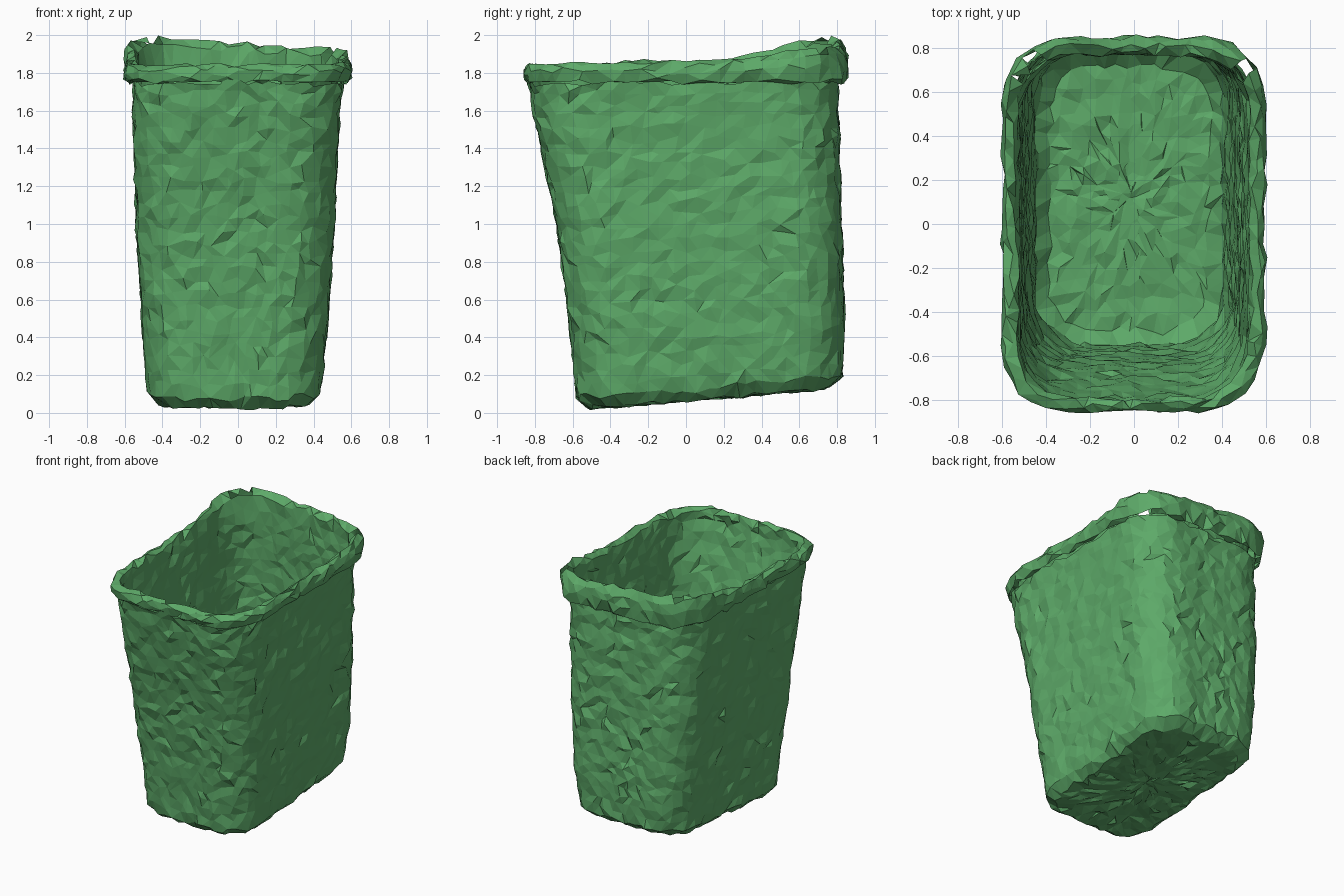
import bpy, bmesh, math, random
from mathutils import Vector

random.seed(4)
if "Cube" in bpy.data.objects:
    bpy.data.objects.remove(bpy.data.objects["Cube"], do_unlink=True)

green = bpy.data.materials.new("bin green")
green.use_nodes = True
colour = (0.11, 0.40, 0.14, 1)
green.diffuse_color = colour
green.node_tree.nodes["Principled BSDF"].inputs["Base Color"].default_value = colour

LIP = 1.75


def bottom(y):
    return 0.02 + 0.085 * (y + 0.55)


def top(x, y):
    back = max(0, min(1, (y - 0.25) / 0.5))
    return 1.865 + 0.025 * y + back * (0.09 - 0.07 * x) - max(0, y - 0.76) * 0.4


def height(t, x, y):
    """Level 0 is the sloping base, 1 the lip underside, 2 the rim."""
    if t <= 1:
        return bottom(y) + t * (LIP - bottom(y))
    return LIP + (t - 1) * (top(x, y) - LIP)


def rounded_ring(section):
    """Rounded rectangle with a fixed point count, laid at one level."""
    t, left, right, front, back, r = section
    corners = [(right - r, back - r), (left + r, back - r),
               (left + r, front + r), (right - r, front + r)]
    pts = []
    for i, (cx, cy) in enumerate(corners):
        for k in range(7):
            a = math.pi / 2 * (i + k / 6)
            pts.append((cx + r * math.cos(a), cy + r * math.sin(a)))
        nx, ny = corners[(i + 1) % 4]
        a = math.pi / 2 * (i + 1)
        start = pts[-1]
        end = (nx + r * math.cos(a), ny + r * math.sin(a))
        n = 10 if i % 2 == 0 else 14
        for k in range(1, n):
            f = k / n
            pts.append((start[0] + (end[0] - start[0]) * f,
                        start[1] + (end[1] - start[1]) * f))
    return [Vector((x, y, height(t, x, y))) for x, y in pts]


def subdivided(rings, step=0.065):
    """Add rings between key rings so that facets stay even."""
    out = [rings[0]]
    for a, b in zip(rings, rings[1:]):
        gap = sum((p - q).length for p, q in zip(a, b)) / len(a)
        n = max(1, round(gap / step))
        for k in range(1, n + 1):
            out.append([p.lerp(q, k / n) for p, q in zip(a, b)])
    return out


def floor_ring(ring, scale=0.06):
    centre = sum(ring, Vector()) / len(ring)
    return [centre.lerp(p, scale) for p in ring]


def rough_shell(name, rings, gaps=()):
    """Loft rings into a sheet of irregular flat triangles."""
    bm = bmesh.new()
    loops = [[bm.verts.new(p) for p in ring] for ring in subdivided(rings)]
    n = len(loops[0])
    for a, b in zip(loops, loops[1:]):
        for i in range(n):
            j = (i + 1) % n
            bm.faces.new((a[i], a[j], b[j], b[i]))
    bm.faces.new(loops[0] if name == "outer_shell" else loops[-1])
    bmesh.ops.recalc_face_normals(bm, faces=bm.faces)
    bm.normal_update()
    # shuffle along the surface, then merge close points
    for v in bm.verts:
        d = Vector([random.uniform(-0.021, 0.021) for _ in range(3)])
        v.co += d - v.normal * d.dot(v.normal)
    bmesh.ops.remove_doubles(bm, verts=bm.verts, dist=0.03)
    bmesh.ops.triangulate(bm, faces=bm.faces)
    bm.normal_update()
    # dent the surface
    moves = [(v, v.normal * max(-0.013, min(0.013, random.gauss(0, 0.0065)))) for v in bm.verts]
    for v, d in moves:
        v.co += d
    # torn gaps in the rim corners
    torn = [f for f in bm.faces for c, r in gaps
            if f.calc_center_median().z > LIP - 0.03
            and (f.calc_center_median().xy - Vector(c)).length < r]
    bmesh.ops.delete(bm, geom=list(set(torn)), context="FACES")
    mesh = bpy.data.meshes.new(name)
    bm.to_mesh(mesh)
    bm.free()
    mesh.materials.append(green)
    obj = bpy.data.objects.new(name, mesh)
    bpy.context.collection.objects.link(obj)
    return obj


# wall sections: level, left, right, front, back, corner radius
walls = [
    (0.0, -0.41, 0.37, -0.51, 0.75, 0.20),
    (0.035, -0.475, 0.43, -0.575, 0.82, 0.24),
    (0.2, -0.495, 0.465, -0.60, 0.835, 0.24),
    (0.55, -0.535, 0.505, -0.675, 0.82, 0.24),
    (0.78, -0.545, 0.52, -0.755, 0.81, 0.25),
    (0.9, -0.55, 0.535, -0.80, 0.80, 0.26),
    (1.0, -0.55, 0.55, -0.83, 0.80, 0.27),
]

# outside of the bin
outer = [rounded_ring(s) for s in walls]
rough_shell("outer_shell", [floor_ring(outer[0])] + outer)

# rolled rim, inner wall and floor
rim = [
    (1.0, -0.555, 0.56, -0.83, 0.81, 0.27),
    (1.05, -0.585, 0.585, -0.84, 0.84, 0.28),
    (1.5, -0.60, 0.595, -0.855, 0.85, 0.29),
    (1.85, -0.59, 0.585, -0.845, 0.84, 0.29),
    (2.0, -0.56, 0.555, -0.815, 0.81, 0.28),
    (1.8, -0.53, 0.53, -0.79, 0.775, 0.27),
]
g = 0.028
lining = [(t + 0.018, l + g, r - g, f + g, b - g, c) for t, l, r, f, b, c in reversed(walls)]
inner = [rounded_ring(s) for s in rim + lining]
rough_shell("rim_and_lining", inner + [floor_ring(inner[-1])],
            gaps=[((0.49, 0.70), 0.045), ((-0.46, 0.74), 0.035), ((-0.53, 0.67), 0.03)])
